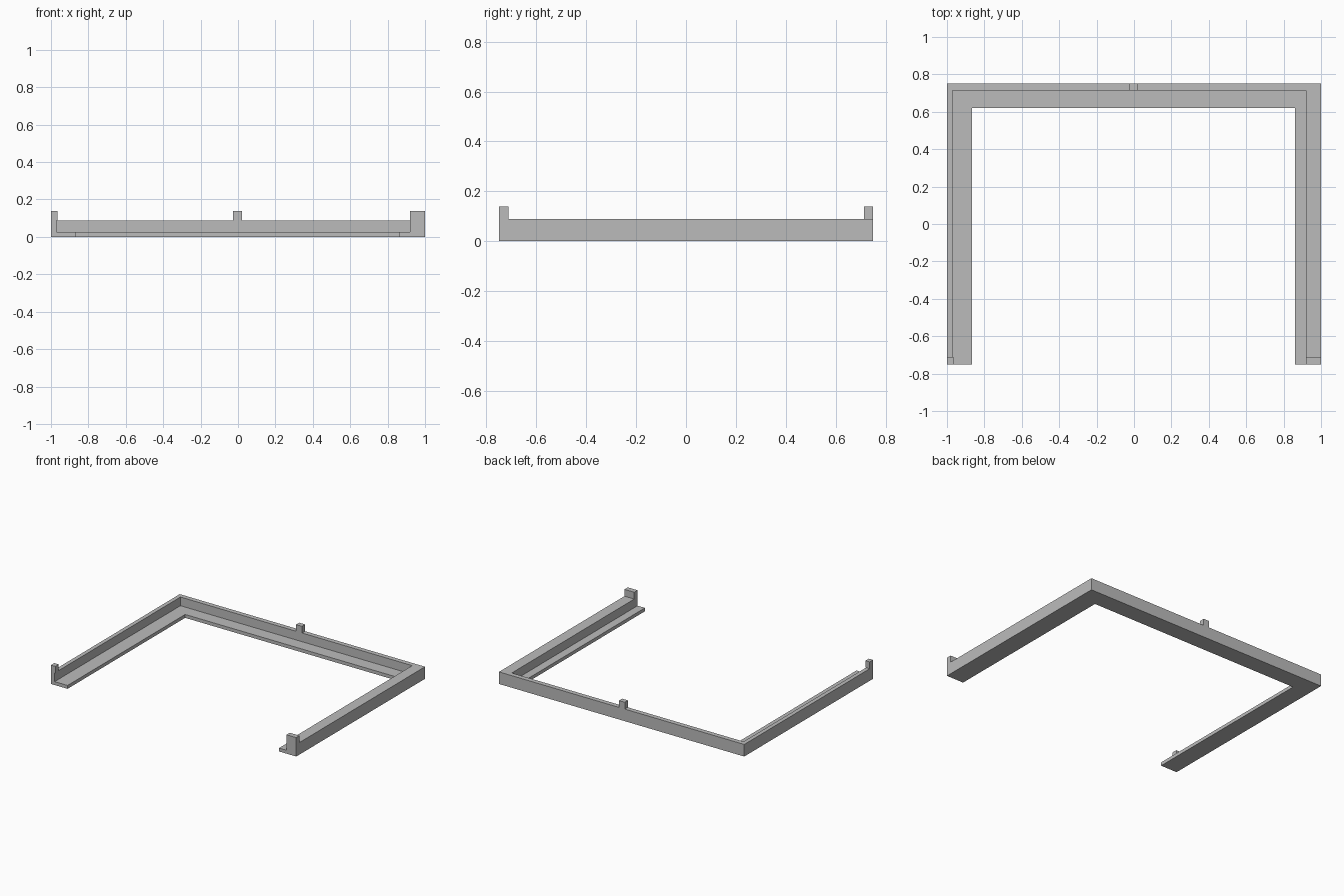
import bpy
import bmesh

cube = bpy.data.objects.get("Cube")
if cube:
    bpy.data.objects.remove(cube, do_unlink=True)

grey = bpy.data.materials.new("plain grey")
grey.use_nodes = True
COLOUR = (0.5, 0.5, 0.5, 1)
grey.diffuse_color = COLOUR
grey.node_tree.nodes["Principled BSDF"].inputs["Base Color"].default_value = COLOUR

FRONT, BACK = -0.75, 0.75
LEDGE_TOP, WALL_TOP, POST_TOP = 0.025, 0.089, 0.139


def finish(name, bm):
    bmesh.ops.recalc_face_normals(bm, faces=bm.faces)
    mesh = bpy.data.meshes.new(name)
    bm.to_mesh(mesh)
    bm.free()
    mesh.materials.append(grey)
    obj = bpy.data.objects.new(name, mesh)
    bpy.context.collection.objects.link(obj)


def box(name, x, y, z):
    bm = bmesh.new()
    bmesh.ops.create_cube(bm, size=1)
    for v in bm.verts:
        v.co = [(lo + hi) / 2 + c * (hi - lo) for c, (lo, hi) in zip(v.co, (x, y, z))]
    finish(name, bm)


# Plan lines of the frame: right side x, left side x, back y
outer = (-1, 1, BACK)
wall = (-0.97, 0.92, 0.715)
ledge = (-0.865, 0.86, 0.62)

# L-shaped section: outer wall with a low ledge inside it
section = [(outer, 0), (outer, WALL_TOP), (wall, WALL_TOP),
           (wall, LEDGE_TOP), (ledge, LEDGE_TOP), (ledge, 0)]

# Sweep the section round three sides with mitred corners
bm = bmesh.new()
rings = []
for side, at_back in ((0, False), (0, True), (1, True), (1, False)):
    rings.append([bm.verts.new((p[side], p[2] if at_back else FRONT, z))
                  for p, z in section])
for a, b in zip(rings, rings[1:]):
    for i in range(len(section)):
        j = (i + 1) % len(section)
        bm.faces.new((a[i], a[j], b[j], b[i]))
bm.faces.new(rings[0])
bm.faces.new(rings[-1])
finish("three_sided_frame", bm)

# Locating posts on top of the wall
height = (WALL_TOP, POST_TOP)
box("right_front_post", (-1, -0.965), (FRONT, -0.711), height)
box("left_front_post", (0.92, 1), (FRONT, -0.711), height)
box("back_post", (-0.026, 0.022), (0.713, BACK), height)
